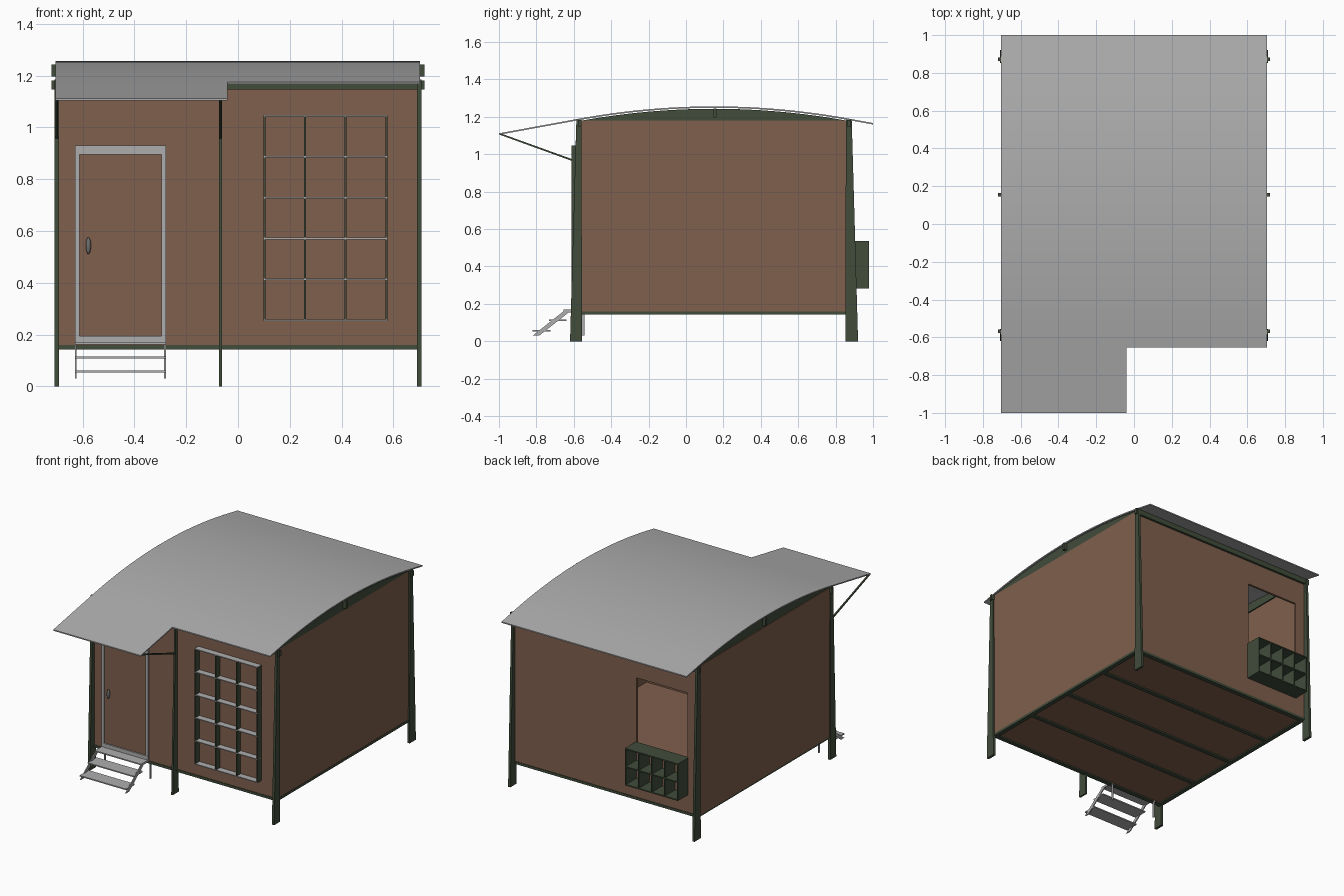
import bpy, bmesh, math
from mathutils import Vector

if "Cube" in bpy.data.objects:
    bpy.data.objects.remove(bpy.data.objects["Cube"])


def material(name, rgb):
    m = bpy.data.materials.new(name)
    m.diffuse_color = (*rgb, 1)
    m.use_nodes = True
    m.node_tree.nodes["Principled BSDF"].inputs["Base Color"].default_value = m.diffuse_color
    return m


BROWN = material("brown panel", (0.215, 0.115, 0.073))
GREEN = material("dark green steel", (0.052, 0.072, 0.042))
GREY = material("light grey metal", (0.42, 0.42, 0.42))
DARK = material("dark grey metal", (0.16, 0.16, 0.16))


def finish(name, bm, mat):
    bmesh.ops.recalc_face_normals(bm, faces=bm.faces[:])
    me = bpy.data.meshes.new(name)
    bm.to_mesh(me)
    bm.free()
    ob = bpy.data.objects.new(name, me)
    bpy.context.collection.objects.link(ob)
    me.materials.append(mat)
    return ob


def add_box(bm, x0, x1, y0, y1, z0, z1):
    vs = bmesh.ops.create_cube(bm, size=1)["verts"]
    for v in vs:
        v.co = Vector(((x0 + x1) / 2 + v.co.x * (x1 - x0),
                       (y0 + y1) / 2 + v.co.y * (y1 - y0),
                       (z0 + z1) / 2 + v.co.z * (z1 - z0)))


def boxes(name, mat, *dims):
    bm = bmesh.new()
    for d in dims:
        add_box(bm, *d)
    return finish(name, bm, mat)


def prism(name, mat, profile, *spans):
    """Extrude a (y, z) profile between each pair of x values."""
    bm = bmesh.new()
    for x0, x1 in spans:
        f = bm.faces.new([bm.verts.new((x0, y, z)) for y, z in profile])
        r = bmesh.ops.extrude_face_region(bm, geom=[f])
        vs = [g for g in r["geom"] if isinstance(g, bmesh.types.BMVert)]
        bmesh.ops.translate(bm, verts=vs, vec=(x1 - x0, 0, 0))
    return finish(name, bm, mat)


# Roof curve: shallow arc with straight eaves
Y0, Y1, YC, TOP, R = -0.57, 0.87, 0.15, 1.256, 4.0


def roof_z(y):
    c = min(max(y, Y0), Y1)
    drop = R - math.sqrt(R * R - (c - YC) ** 2)
    slope = (c - YC) / math.sqrt(R * R - (c - YC) ** 2)
    return TOP - drop - slope * (y - c)


arc = [Y0 + (Y1 - Y0) * i / 24 for i in range(25)]

# Curved roof sheet with a porch canopy on the left
bm = bmesh.new()
ys = [-1.0, -0.655] + arc + [1.0]
xs = [-0.705, -0.04, 0.703]
grid = [[bm.verts.new((x, y, roof_z(y))) for x in xs] for y in ys]
for j in range(len(ys) - 1):
    for i in range(2):
        if not (j == 0 and i == 1):
            bm.faces.new((grid[j][i], grid[j][i + 1], grid[j + 1][i + 1], grid[j + 1][i]))
bmesh.ops.delete(bm, geom=[v for v in bm.verts if not v.link_faces], context="VERTS")
r = bmesh.ops.extrude_face_region(bm, geom=bm.faces[:], use_keep_orig=True)
vs = [g for g in r["geom"] if isinstance(g, bmesh.types.BMVert)]
bmesh.ops.translate(bm, verts=vs, vec=(0, 0, -0.008))
roof = finish("roof", bm, GREY)
bpy.context.view_layer.objects.active = roof
roof.select_set(True)
bpy.ops.object.shade_smooth_by_angle(angle=math.radians(30))

# Walls, the back one with a window opening
WZ0, WZ1 = 0.155, 1.18
boxes("front_wall", BROWN, (-0.695, 0.695, -0.57, -0.555, WZ0, WZ1))
boxes("side_walls", BROWN, *[(s * 0.695 - 0.007, s * 0.695 + 0.003, -0.565, 0.862, WZ0, WZ1)
                             for s in (-1, 1)])
OX0, OX1, OZ0, OZ1 = -0.62, -0.23, 0.53, 0.98
boxes("back_wall", BROWN,
      (-0.695, OX0, 0.852, 0.867, WZ0, WZ1), (OX1, 0.695, 0.852, 0.867, WZ0, WZ1),
      (OX0, OX1, 0.852, 0.867, WZ0, OZ0), (OX0, OX1, 0.852, 0.867, OZ1, WZ1))

# Floor panel, edge frame and joists
boxes("floor", BROWN, (-0.69, 0.69, -0.56, 0.857, 0.152, 0.162))
boxes("floor_frame", GREEN,
      (-0.7, 0.7, -0.574, -0.545, 0.143, 0.16), (-0.7, 0.7, 0.84, 0.871, 0.143, 0.16),
      (-0.7, -0.67, -0.57, 0.865, 0.143, 0.16), (0.67, 0.7, -0.57, 0.865, 0.143, 0.16))
boxes("floor_joists", GREEN, *[(-0.68, 0.68, y - 0.014, y + 0.014, 0.143, 0.155)
                               for y in (-0.207, 0.149, 0.505)])

# Gable infill beneath the roof curve
gable = [(Y0, 1.178)] + [(y, roof_z(y) - 0.013) for y in arc] + [(Y1, 1.178)]
prism("gable_beams", GREEN, gable, (-0.698, -0.683), (0.683, 0.698))

# Roof purlins poking out at the sides
boxes("purlins", GREEN,
      (-0.72, 0.72, -0.576, -0.558, 1.146, 1.182),
      (-0.72, 0.72, 0.864, 0.882, 1.146, 1.182),
      (-0.72, 0.72, 0.146, 0.164, 1.196, 1.244))

# Tapered posts
CORNERS = ((-0.709, -0.692), (0.692, 0.709))
prism("front_posts", GREEN, [(-0.62, 0), (-0.555, 0), (-0.56, 1.185), (-0.586, 1.185)], *CORNERS)
prism("back_posts", GREEN, [(0.92, 0), (0.852, 0), (0.855, 1.185), (0.886, 1.185)], *CORNERS)
prism("door_side_post", GREEN, [(-0.62, 0), (-0.555, 0), (-0.56, 1.16), (-0.587, 1.16)],
      (-0.074, -0.062))

# Canopy struts
prism("canopy_struts", GREEN, [(-0.59, 0.957), (-0.59, 0.967), (-0.995, 1.113), (-0.995, 1.104)],
      (-0.705, -0.695), (-0.073, -0.063))

# Front shelf grid: green uprights, grey shelves
boxes("front_grid_uprights", GREEN, *[(x - 0.004, x + 0.004, -0.612, -0.565, 0.253, 1.047)
                                      for x in [0.102 + 0.157 * i for i in range(4)]])
boxes("front_grid_shelves", GREY, *[(0.098, 0.577, -0.613, -0.565, z - 0.003, z + 0.003)
                                    for z in [0.255 + 0.158 * i for i in range(6)]])

# Back shelf box under the window
BX0, BX1, BZ0, BZ1 = -0.62, -0.225, 0.285, 0.532
boxes("back_box_uprights", GREEN, *[(x - 0.004, x + 0.004, 0.86, 0.978, BZ0, BZ1)
                                    for x in [BX0 + (BX1 - BX0) * i / 4 for i in range(5)]])
boxes("back_box_shelves", GREEN, *[(BX0 - 0.004, BX1 + 0.004, 0.86, 0.979, z - 0.004, z + 0.004)
                                   for z in [BZ0 + (BZ1 - BZ0) * i / 2 for i in range(3)]])

# Door, frame and handle
DX0, DX1 = -0.63, -0.278
boxes("door", BROWN, (DX0 + 0.01, DX1 - 0.01, -0.574, -0.565, 0.17, 0.92))
boxes("door_frame", GREY,
      (DX0, DX0 + 0.017, -0.582, -0.56, 0.165, 0.93), (DX1 - 0.017, DX1, -0.582, -0.56, 0.165, 0.93),
      (DX0, DX1, -0.583, -0.56, 0.895, 0.93), (DX0, DX1, -0.583, -0.56, 0.165, 0.195))
bm = bmesh.new()
bmesh.ops.create_uvsphere(bm, u_segments=12, v_segments=8, radius=1)
for v in bm.verts:
    v.co = Vector((-0.578 + v.co.x * 0.01, -0.583 + v.co.y * 0.012, 0.543 + v.co.z * 0.033))
handle = finish("door_handle", bm, DARK)
for p in handle.data.polygons:
    p.use_smooth = True

# Entry steps: stringers, treads and rear legs
ENDS = ((DX0, DX0 + 0.007), (DX1 - 0.007, DX1))
prism("step_stringers", GREY, [(-0.82, 0.03), (-0.785, 0.03), (-0.61, 0.168), (-0.645, 0.168)], *ENDS)
boxes("step_treads", GREY, *[(DX0, DX1, y, y + 0.095, z - 0.004, z + 0.004)
                             for y, z in ((-0.82, 0.057), (-0.733, 0.112), (-0.655, 0.165))])
boxes("step_legs", GREY, *[(a, b, -0.556, -0.542, 0.03, 0.165) for a, b in ENDS],
      *[(a, b, -0.65, -0.542, 0.155, 0.165) for a, b in ENDS])
